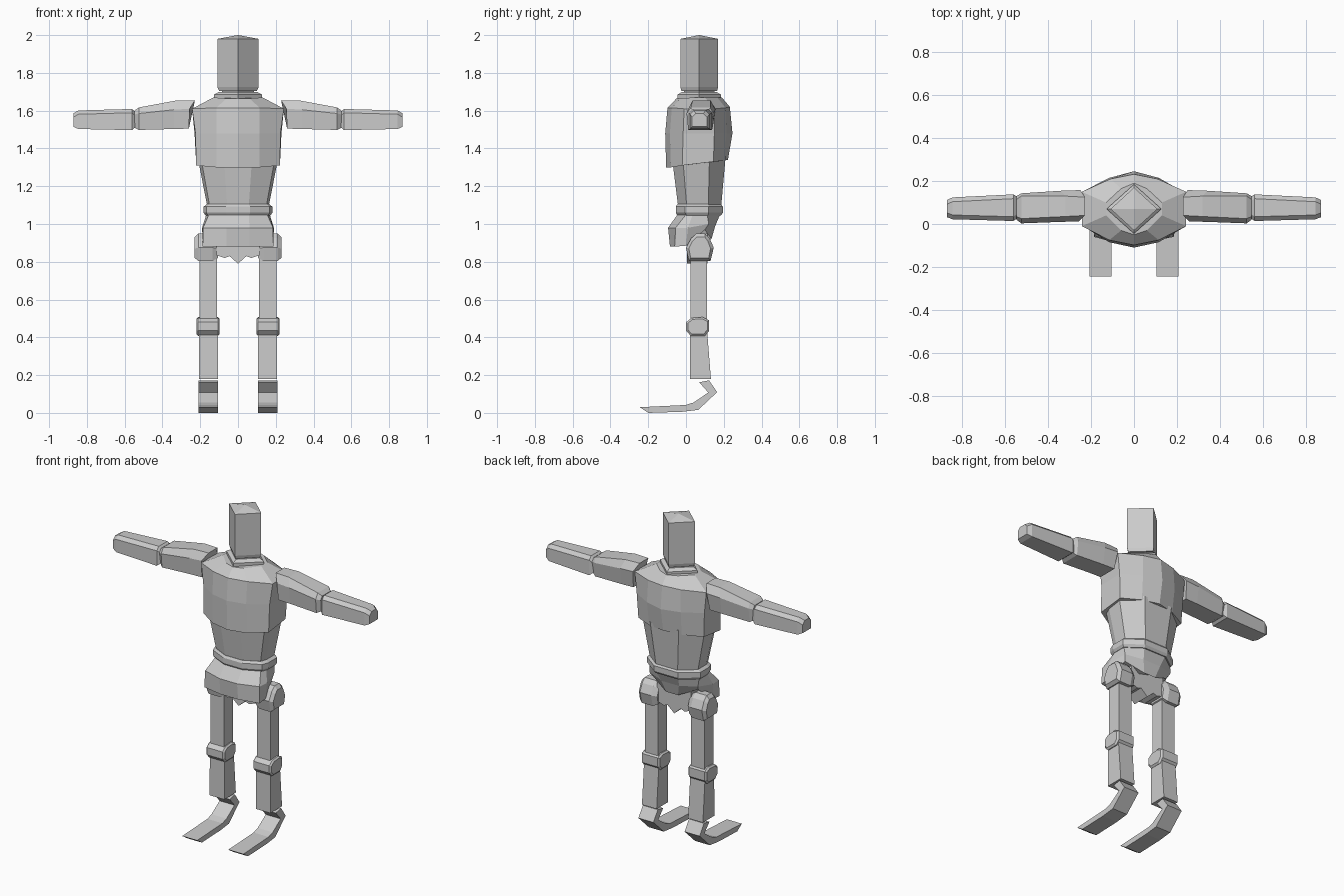
import bpy, bmesh

gray = bpy.data.materials.new("light gray")
gray.diffuse_color = (0.6, 0.6, 0.6, 1)


def loft(name, rings, mirror=False):
    """Skin a list of equal-length point rings and cap both ends."""
    bm = bmesh.new()
    rows = [[bm.verts.new(p) for p in ring] for ring in rings]
    n = len(rows[0])
    for a, b in zip(rows, rows[1:]):
        for i in range(n):
            j = (i + 1) % n
            bm.faces.new((a[i], a[j], b[j], b[i]))
    bm.faces.new(rows[0][::-1])
    bm.faces.new(rows[-1])
    bmesh.ops.recalc_face_normals(bm, faces=bm.faces)
    me = bpy.data.meshes.new(name)
    bm.to_mesh(me)
    bm.free()
    me.materials.append(gray)
    ob = bpy.data.objects.new(name, me)
    bpy.context.collection.objects.link(ob)
    if mirror:
        ob.modifiers.new("mirror", 'MIRROR').use_mirror_merge = False
    return ob


def sym(half):
    """Complete a right-hand half outline with its mirrored left half."""
    return half + [(-p[0], *p[1:]) for p in reversed(half) if abs(p[0]) > 1e-6]


def diamond(r, ry, z, cy=0.07):
    return [(r, cy, z), (0, cy + ry, z), (-r, cy, z), (0, cy - ry, z)]


def box(x0, x1, y0, y1, z):
    return [(x0, y0, z), (x1, y0, z), (x1, y1, z), (x0, y1, z)]


def side(x, yz):
    return [(x, y, z) for y, z in yz]


# head, neck and collar share a diamond section
loft("head", [diamond(.10, .095, 1.705), diamond(.109, .10, 1.725),
              diamond(.109, .10, 1.98), diamond(.002, .002, 2.0)])
loft("neck", [diamond(.085, .08, 1.64), diamond(.085, .08, 1.71)])
loft("collar", [diamond(.128, .115, 1.66), diamond(.128, .115, 1.685),
                diamond(.10, .09, 1.70)])

# chest: ten-sided shell, lower at the front than at the back
loft("chest", [
    sym([(0, -.105, 1.30), (.115, -.08, 1.30), (.222, -.02, 1.31),
         (.222, .145, 1.33), (.11, .20, 1.335), (0, .222, 1.34)]),
    sym([(0, -.11, 1.48), (.115, -.085, 1.48), (.225, -.015, 1.48),
         (.23, .15, 1.48), (.115, .215, 1.48), (0, .246, 1.48)]),
    sym([(0, -.098, 1.615), (.115, -.075, 1.615), (.243, -.01, 1.61),
         (.243, .15, 1.61), (.11, .21, 1.615), (0, .232, 1.62)]),
    sym([(0, -.05, 1.665), (.06, -.03, 1.665), (.13, .04, 1.67),
         (.13, .10, 1.67), (.06, .165, 1.67), (0, .19, 1.67)])])


def waist(sx, y0, y1, z):
    d = y1 - y0
    return sym([(sx * .35, y0, z), (sx * .92, y0 + d * .2, z), (sx, y0 + d * .36, z),
                (sx, y0 + d * .7, z), (sx * .45, y1, z)])


# abdomen and belt
loft("abdomen", [waist(.16, -.04, .185, 1.08), waist(.215, -.075, .21, 1.36)])
loft("belt", [waist(.172, -.045, .185, 1.045), waist(.182, -.054, .195, 1.06),
              waist(.182, -.054, .195, 1.092), waist(.165, -.045, .185, 1.105)])

# pelvis: long front skirt, back rising to the belt
loft("pelvis", [
    sym([(.06, -.085, .88), (.187, -.06, .88), (.187, .0, .885),
         (.15, .10, .97), (.04, .135, .92)]),
    sym([(.06, -.095, .98), (.185, -.055, .98), (.19, .01, .98),
         (.165, .12, 1.0), (.06, .155, .99)]),
    waist(.168, -.045, .18, 1.05)])

# crotch: pointed block between the hips
outline = sym([(0, .79), (.045, .83), (.07, .82), (.115, .835), (.115, .95)])
loft("crotch", [[(x, .005, z) for x, z in outline], [(x, .115, z) for x, z in outline]])

# hip joints: faceted hubs
hub = [(0, .875), (.028, .925), (.055, .95), (.10, .95), (.125, .925),
       (.147, .875), (.13, .805), (.015, .805)]
outer = [(.015, .87), (.035, .91), (.055, .93), (.10, .93), (.115, .91),
         (.13, .87), (.12, .82), (.025, .82)]
loft("hip_joint", [side(.105, outer), side(.135, hub), side(.21, hub),
                   side(.229, outer)], True)

# legs
loft("thigh", [box(.112, .203, .025, .11, .47), box(.112, .203, .025, .11, .84)], True)
knee = [(.0, .435), (.0, .48), (.03, .503), (.09, .507), (.123, .49),
        (.123, .435), (.10, .408), (.025, .408)]
knee_in = [(.01, .44), (.01, .475), (.035, .495), (.085, .498), (.113, .485),
           (.113, .44), (.095, .418), (.03, .418)]
loft("knee", [side(.097, knee_in), side(.106, knee), side(.212, knee),
              side(.221, knee_in)], True)
loft("shin", [box(.107, .207, .02, .132, .18), box(.107, .207, .022, .112, .43)], True)

# feet: bent blades
blade = [(.07, .162), (.122, .172), (.165, .11), (.065, .016), (-.02, .006),
         (-.20, .0), (-.245, .03), (.0, .042), (.04, .055), (.118, .108)]
loft("foot", [side(.106, blade), side(.208, blade)], True)

# upper arms with a raised shoulder ridge
loft("upper_arm", [
    [(.256, .012, 1.61), (.228, .04, 1.655), (.228, .125, 1.655),
     (.25, .158, 1.61), (.26, .14, 1.505), (.26, .02, 1.505)],
    [(.34, .01, 1.605), (.32, .035, 1.655), (.32, .13, 1.655),
     (.34, .155, 1.605), (.34, .14, 1.503), (.34, .02, 1.503)],
    [(.525, .003, 1.585), (.525, .025, 1.617), (.525, .13, 1.617),
     (.525, .143, 1.585), (.525, .132, 1.498), (.525, .012, 1.498)],
    [(.548, .02, 1.58), (.548, .035, 1.60), (.548, .115, 1.60),
     (.548, .13, 1.58), (.548, .12, 1.51), (.548, .03, 1.51)]], True)


def arm_ring(x, y0, y1, z0, z1, c=.02):
    return side(x, [(y0, z0), (y1, z0), (y1, z1 - c), (y1 - c, z1), (y0 + c, z1), (y0, z1 - c)])


# forearms
loft("forearm", [arm_ring(.54, .03, .125, 1.515, 1.59), arm_ring(.562, .014, .138, 1.497, 1.609),
                 arm_ring(.845, .022, .124, 1.503, 1.601), arm_ring(.872, .032, .112, 1.515, 1.585)], True)
